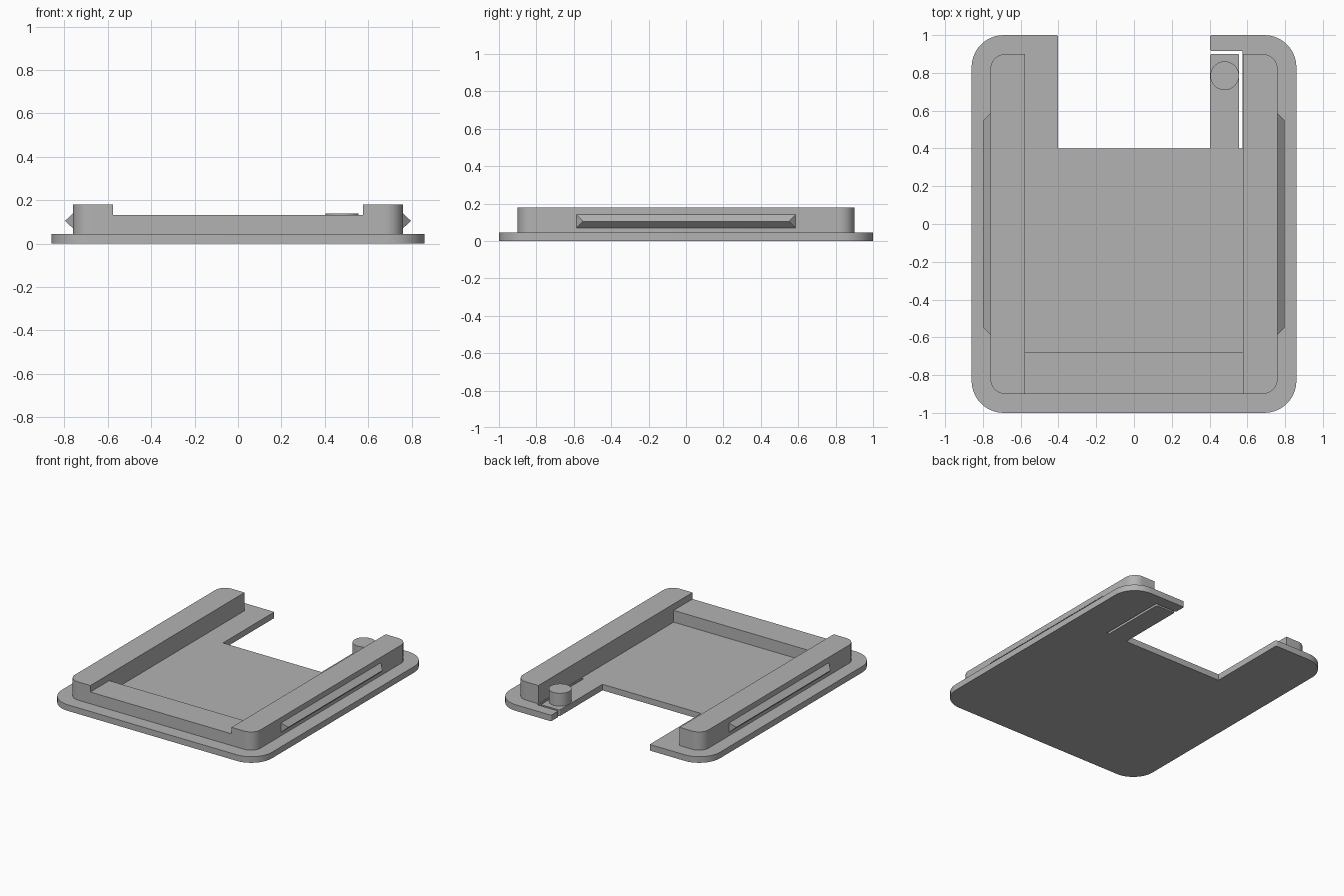
import bpy, bmesh, math
from mathutils import Vector

if "Cube" in bpy.data.objects:
    bpy.data.objects.remove(bpy.data.objects["Cube"])

grey = bpy.data.materials.new("plain grey")
grey.diffuse_color = (0.45, 0.45, 0.45, 1)
grey.use_nodes = True
grey.node_tree.nodes["Principled BSDF"].inputs["Base Color"].default_value = grey.diffuse_color


def finish(name, bm):
    bmesh.ops.recalc_face_normals(bm, faces=bm.faces)
    mesh = bpy.data.meshes.new(name)
    bm.to_mesh(mesh)
    bm.free()
    mesh.materials.append(grey)
    obj = bpy.data.objects.new(name, mesh)
    bpy.context.collection.objects.link(obj)
    bpy.ops.object.select_all(action='DESELECT')
    obj.select_set(True)
    bpy.context.view_layer.objects.active = obj
    bpy.ops.object.shade_smooth_by_angle(angle=math.radians(30))
    return obj


def rounded(corners, steps=10):
    """Outline from right-angled corners (x, y, radius)."""
    pts = []
    for i, (x, y, r) in enumerate(corners):
        p = Vector((x, y))
        if r == 0:
            pts.append(p)
            continue
        a = (Vector(corners[i - 1][:2]) - p).normalized() * r
        b = (Vector(corners[(i + 1) % len(corners)][:2]) - p).normalized() * r
        for k in range(steps + 1):
            t = math.pi / 2 * k / steps
            pts.append(p + a + b - b * math.cos(t) - a * math.sin(t))
    return pts


def slab(name, corners, z0, z1):
    bm = bmesh.new()
    face = bm.faces.new([bm.verts.new((p.x, p.y, z0)) for p in rounded(corners)])
    top = bmesh.ops.extrude_face_region(bm, geom=[face], use_keep_orig=True)
    verts = [g for g in top["geom"] if isinstance(g, bmesh.types.BMVert)]
    bmesh.ops.translate(bm, verts=verts, vec=(0, 0, z1 - z0))
    return finish(name, bm)


BASE = 0.045

# Base plate with rear notch and the thin slot that frees the spring tab
slab("base_plate", [
    (-.86, -1, .17), (.86, -1, .17), (.86, 1, .17),
    (.403, 1, .008), (.403, .916, .008), (.575, .916, 0), (.575, .4, 0),
    (.557, .4, 0), (.557, .9, .008), (.403, .9, .008), (.403, .4, 0),
    (-.403, .4, 0), (-.403, 1, .008), (-.86, 1, .17)], 0, BASE)

for side, s in (("right", 1), ("left", -1)):
    # Side rail, rounded on its outer corners
    slab(side + "_rail", [
        (s * .577, -.9, 0), (s * .76, -.9, .08),
        (s * .76, .9, .08), (s * .577, .9, 0)], BASE, .18)

    # Wedge-shaped snap ridge with sloped ends
    bm = bmesh.new()
    low = [bm.verts.new((s * .76, y, .07)) for y in (-.585, .585)]
    high = [bm.verts.new((s * .76, y, .14)) for y in (-.585, .585)]
    tip = [bm.verts.new((s * .797, y, .105)) for y in (-.55, .55)]
    for f in ((low[0], low[1], tip[1], tip[0]), (tip[0], tip[1], high[1], high[0]),
              (low[0], tip[0], high[0]), (low[1], high[1], tip[1]),
              (low[0], high[0], high[1], low[1])):
        bm.faces.new(f)
    finish(side + "_snap_ridge", bm)

# Lower bar closing the front
slab("front_bar", [(-.577, -.9, 0), (.577, -.9, 0),
                   (.577, -.68, 0), (-.577, -.68, 0)], BASE, .132)

# Round button on the spring tab
r = .076
slab("tab_button", [(.48 + r * a, .785 + r * b, r * .9999)
                    for a, b in ((-1, -1), (1, -1), (1, 1), (-1, 1))], BASE, .14)
